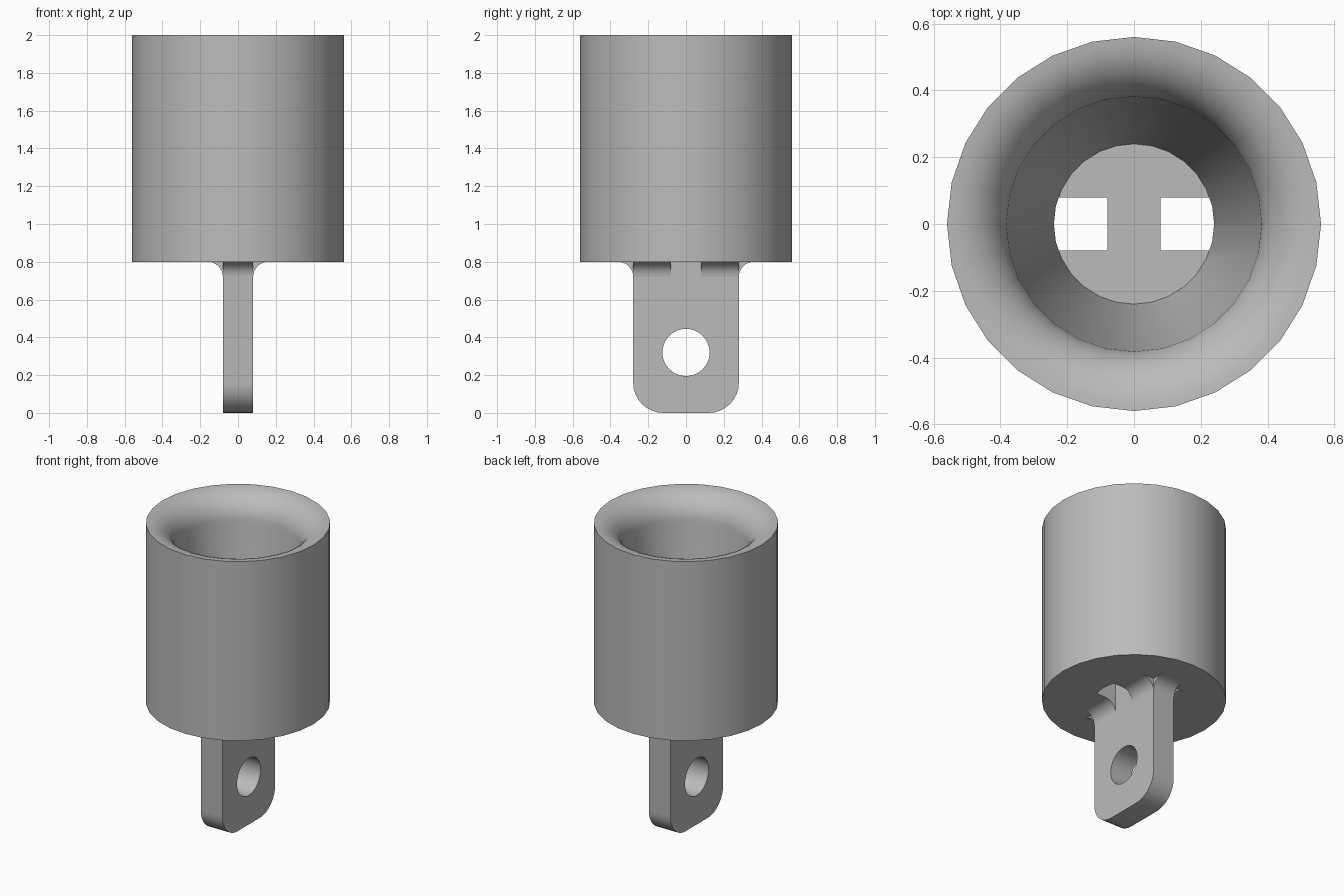
import bpy, bmesh, math
from mathutils import Vector

if "Cube" in bpy.data.objects:
    bpy.data.objects.remove(bpy.data.objects["Cube"])

grey = bpy.data.materials.new("light_grey")
grey.use_nodes = True
COLOUR = (0.5, 0.5, 0.5, 1)
grey.diffuse_color = COLOUR
grey.node_tree.nodes["Principled BSDF"].inputs["Base Color"].default_value = COLOUR


def make_object(name, bm):
    bmesh.ops.recalc_face_normals(bm, faces=bm.faces)
    mesh = bpy.data.meshes.new(name)
    bm.to_mesh(mesh)
    bm.free()
    mesh.materials.append(grey)
    obj = bpy.data.objects.new(name, mesh)
    bpy.context.collection.objects.link(obj)
    return obj


def prism(name, points, depth):
    """Extrude a closed outline of 3D points along a vector."""
    bm = bmesh.new()
    face = bm.faces.new([bm.verts.new(p) for p in points])
    new = bmesh.ops.extrude_face_region(bm, geom=[face])["geom"]
    verts = [g for g in new if isinstance(g, bmesh.types.BMVert)]
    bmesh.ops.translate(bm, verts=verts, vec=Vector(depth))
    return make_object(name, bm)


def arc(cx, cz, r, start, end, steps=8):
    angles = [math.radians(start + (end - start) * i / steps) for i in range(steps + 1)]
    return [(cx + r * math.cos(a), cz + r * math.sin(a)) for a in angles]


def cut(obj, cutter):
    mod = obj.modifiers.new("cut", "BOOLEAN")
    mod.operation = "DIFFERENCE"
    mod.solver = "EXACT"
    mod.object = cutter
    bpy.context.view_layer.objects.active = obj
    bpy.ops.object.modifier_apply(modifier=mod.name)
    bpy.data.objects.remove(cutter)


def smooth(obj):
    bpy.ops.object.select_all(action="DESELECT")
    obj.select_set(True)
    bpy.context.view_layer.objects.active = obj
    bpy.ops.object.shade_smooth_by_angle(angle=math.radians(30))


SIDES = 28
BASE, FLOOR = 0.8, 0.96     # underside and inner floor of the cup
T, W, F = 0.08, 0.28, 0.08  # half thickness and half width of tab, fillet radius

# Cup: one revolved section with a rounded rim and tapered bore
section = [(0, BASE), (0.56, BASE)] + arc(0.56, 1.82, 0.18, 90, 180, 10) + [(0.24, FLOOR), (0, FLOOR)]
bm = bmesh.new()
verts = [bm.verts.new((r, 0, z)) for r, z in section]
edges = [bm.edges.new(pair) for pair in zip(verts, verts[1:])]
bmesh.ops.spin(bm, geom=verts + edges, cent=(0, 0, 0), axis=(0, 0, 1),
               angle=math.tau, steps=SIDES, use_duplicate=False)
bmesh.ops.remove_doubles(bm, verts=bm.verts, dist=0.0005)
cup = make_object("cup", bm)

# Two slots through the floor, bounded by the floor circle
step = math.tau / SIDES
for side in (1, -1):
    rim = [(0.24 * math.cos(a), 0.24 * math.sin(a)) for a in (-step, 0, step)]
    outline = [(T, -T), (0.225, -T)] + rim + [(0.225, T), (T, T)]
    cut(cup, prism("slot_cutter", [(side * x, y, 0.7) for x, y in outline], (0, 0, 0.6)))
smooth(cup)

# Tab: rounded lower corners, flared at the top ends, with a round eye
half = arc(W - 0.16, 0.16, 0.16, -90, 0) + arc(W + F, BASE - F, F, 180, 90)
outline = half + [(-y, z) for y, z in reversed(half)]
tab = prism("hanging_tab", [(-T, y, z) for y, z in outline], (2 * T, 0, 0))
eye = arc(0, 0.32, 0.125, 0, 360, 32)[:-1]
cut(tab, prism("eye_cutter", [(-0.3, y, z) for y, z in eye], (0.6, 0, 0)))
smooth(tab)

# Fillets on the broad faces, interrupted at the slots
for side, side_name in ((1, "left"), (-1, "right")):
    for end, end_name in ((1, "back"), (-1, "front")):
        profile = [(T, BASE)] + arc(T + F, BASE - F, F, 180, 90)
        fillet = prism(f"fillet_{end_name}_{side_name}",
                       [(side * x, end * T, z) for x, z in profile], (0, end * (W - T), 0))
        smooth(fillet)
